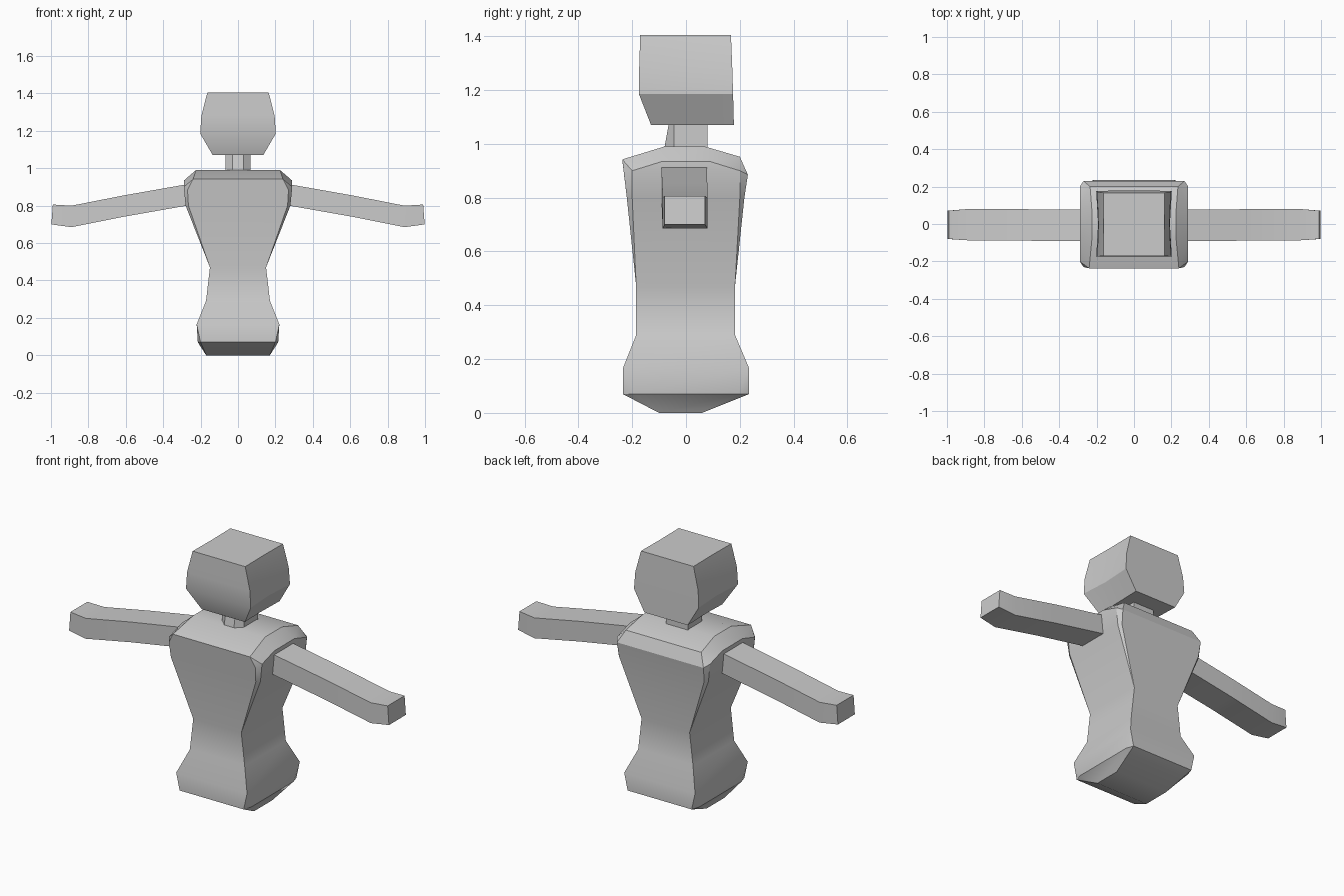
import bpy, bmesh

if "Cube" in bpy.data.objects:
    bpy.data.objects.remove(bpy.data.objects["Cube"])

def finish(name, bm, angle=0.5):
    bmesh.ops.remove_doubles(bm, verts=bm.verts, dist=0.0005)
    bmesh.ops.recalc_face_normals(bm, faces=bm.faces)
    me = bpy.data.meshes.new(name)
    bm.to_mesh(me)
    bm.free()
    ob = bpy.data.objects.new(name, me)
    bpy.context.collection.objects.link(ob)
    bpy.ops.object.select_all(action='DESELECT')
    ob.select_set(True)
    bpy.context.view_layer.objects.active = ob
    bpy.ops.object.shade_smooth_by_angle(angle=angle)
    return ob

def loft(bm, rings, cap_start=True, cap_end=True):
    rows = [[bm.verts.new(p) for p in ring] for ring in rings]
    n = len(rows[0])
    for a, b in zip(rows, rows[1:]):
        for i in range(n):
            j = (i + 1) % n
            bm.faces.new((a[i], a[j], b[j], b[i]))
    if cap_start:
        bm.faces.new(rows[0][::-1])
    if cap_end:
        bm.faces.new(rows[-1])

def octagon(z, wf, ws, yf, yb, sf, sb):
    # wf/ws: half width at front and side, yf/yb: front and back, sf/sb: side face ends
    return [(-wf, yf, z), (wf, yf, z), (ws, sf, z), (ws, sb, z),
            (wf, yb, z), (-wf, yb, z), (-ws, sb, z), (-ws, sf, z)]

def box_ring(z, w, yf, yb):
    return octagon(z, w, w, yf, yb, yf, yb)

# Torso: hips, waist and lower chest
chest = octagon(0.80, 0.265, 0.28, -0.22, 0.217, -0.20, 0.20)
bm = bmesh.new()
loft(bm, [
    box_ring(0.0, 0.17, -0.10, 0.06),
    octagon(0.07, 0.20, 0.215, -0.235, 0.235, -0.19, 0.19),
    box_ring(0.165, 0.221, -0.235, 0.235),
    box_ring(0.29, 0.171, -0.185, 0.182),
    box_ring(0.47, 0.150, -0.185, 0.182),
    chest], cap_end=False)

# Shoulders: convex cap over the chest
top = [(0.24, -0.237, 0.942), (0.225, -0.08, 0.99), (0.225, 0.07, 0.99),
       (0.235, 0.20, 0.952), (0.27, 0.23, 0.885), (0.27, -0.23, 0.885),
       (0.29, -0.20, 0.90), (0.29, -0.09, 0.934), (0.29, 0.09, 0.934), (0.29, 0.20, 0.90)]
pts = chest + [(s * x, y, z) for x, y, z in top for s in (1, -1)]
hull = bmesh.ops.convex_hull(bm, input=[bm.verts.new(p) for p in pts])
inner = [f for f in bm.faces if all(abs(v.co.z - 0.80) < 0.001 for v in f.verts)]
bmesh.ops.delete(bm, geom=inner, context='FACES_ONLY')
finish("torso", bm)

# Neck with tapered front
bm = bmesh.new()
loft(bm, [[(-0.03, f, z), (0.03, f, z), (0.068, -0.045, z), (0.068, 0.08, z),
           (-0.068, 0.08, z), (-0.068, -0.045, z)]
          for z, f in ((0.97, -0.083), (1.08, -0.063))])
finish("neck", bm)

# Head
bm = bmesh.new()
loft(bm, [[(-w, f, z), (w, f, z), (m, 0, z), (w, b, z), (-w, b, z), (-m, 0, z)]
          for z, w, m, f, b in ((1.07, 0.135, 0.13, -0.13, 0.178),
                                (1.185, 0.202, 0.192, -0.175, 0.175),
                                (1.28, 0.196, 0.19, -0.174, 0.172),
                                (1.405, 0.164, 0.162, -0.170, 0.167))])
finish("head", bm)

# Arms
for side, s in (("left", 1), ("right", -1)):
    bm = bmesh.new()
    loft(bm, [[(s * (x - d), f, z0), (s * (x - d), b, z0), (s * x, b, z1), (s * x, f, z1)]
              for x, d, f, b, z0, z1 in ((0.275, 0, -0.092, 0.078, 0.80, 0.914),
                                         (0.61, 0, -0.089, 0.079, 0.741, 0.855),
                                         (0.89, 0, -0.087, 0.08, 0.685, 0.80),
                                         (0.99, -0.008, -0.08, 0.071, 0.70, 0.806))])
    finish(side + "_arm", bm, 0.5)
